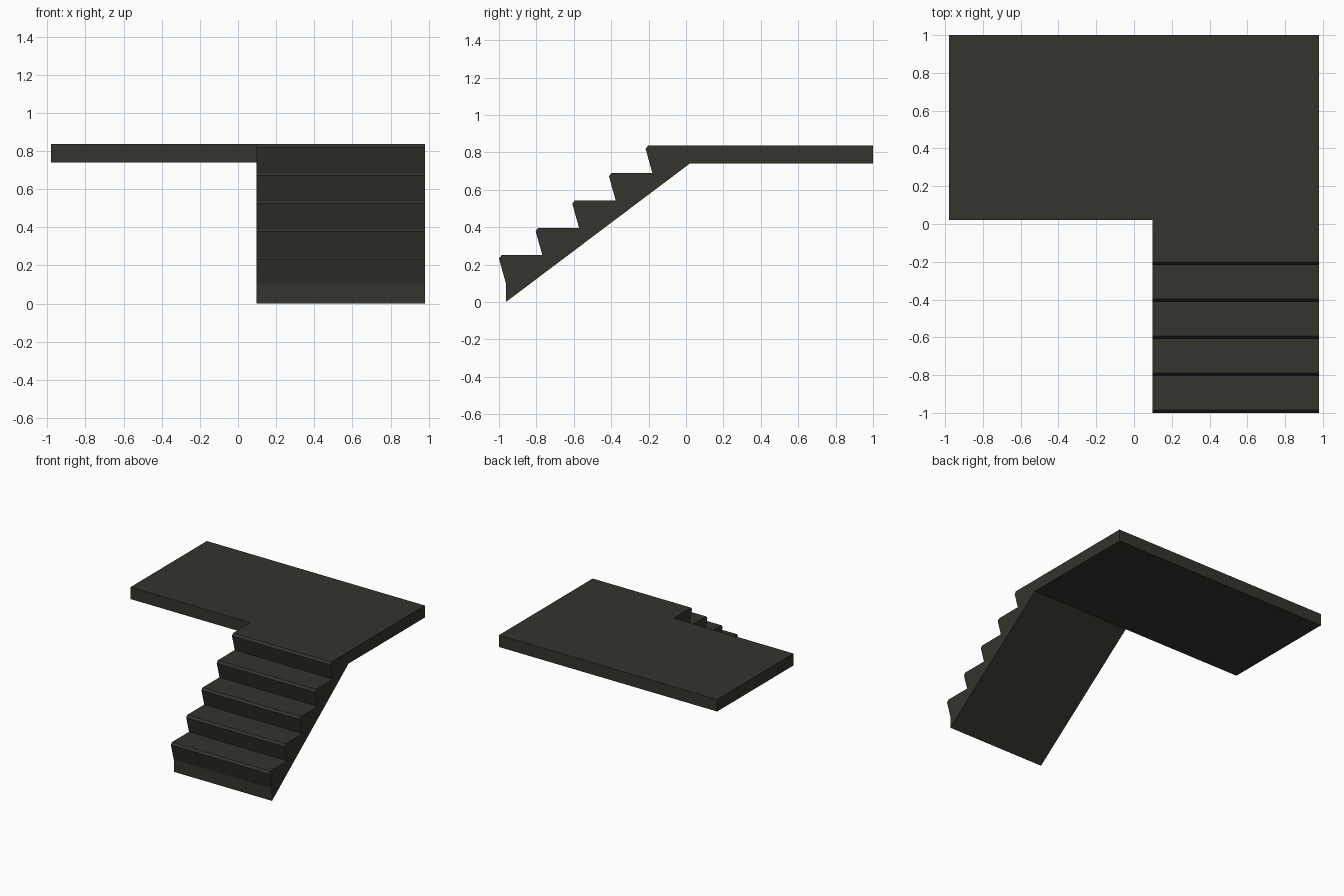
import bpy, bmesh
from mathutils import Vector

if "Cube" in bpy.data.objects:
    bpy.data.objects.remove(bpy.data.objects["Cube"])

X0, X1 = 0.097, 0.98          # stair flight width
Y_JOIN, Y_BACK = 0.02, 1.0    # landing depth range
Z_LOW, Z_TOP = 0.74, 0.837    # landing thickness
RUN, RISE, STEPS = 0.196, 0.1467, 5

mat = bpy.data.materials.new("dark olive grey")
mat.diffuse_color = (0.035, 0.034, 0.026, 1)
mat.use_nodes = True
mat.node_tree.nodes["Principled BSDF"].inputs["Base Color"].default_value = mat.diffuse_color


def prism(bm, points, offset):
    """Extrude a closed outline along an offset."""
    face = bm.faces.new([bm.verts.new(p) for p in points])
    ext = bmesh.ops.extrude_face_region(bm, geom=[face])
    verts = [g for g in ext["geom"] if isinstance(g, bmesh.types.BMVert)]
    bmesh.ops.translate(bm, verts=verts, vec=Vector(offset))


bm = bmesh.new()

# Stair flight: raked risers with chamfered nosings, sloping underside
profile = [(-0.963, 0.0), (-0.963, 0.10)]
for i in range(STEPS):
    y, top = -1.0 + i * RUN, Z_TOP - (STEPS - 1 - i) * RISE
    if i:
        profile.append((y + 0.036, top - RISE))
    profile += [(y, top - 0.018), (y + 0.014, top)]
profile += [(Y_JOIN, Z_TOP), (Y_JOIN, Z_LOW)]
prism(bm, [(X0, y, z) for y, z in profile], (X1 - X0, 0, 0))

# Landing slab
plan = [(-X1, Y_JOIN), (X0, Y_JOIN), (X1, Y_JOIN), (X1, Y_BACK), (-X1, Y_BACK)]
prism(bm, [(x, y, Z_LOW) for x, y in plan], (0, 0, Z_TOP - Z_LOW))

# Open the hidden joint between flight and landing, then weld
inner = [f for f in bm.faces
         if all(abs(v.co.y - Y_JOIN) < 1e-4 and v.co.x > X0 - 1e-4 for v in f.verts)]
bmesh.ops.delete(bm, geom=inner, context="FACES")
bmesh.ops.remove_doubles(bm, verts=bm.verts[:], dist=1e-4)
bmesh.ops.recalc_face_normals(bm, faces=bm.faces[:])

mesh = bpy.data.meshes.new("stairs_with_landing")
bm.to_mesh(mesh)
bm.free()
mesh.materials.append(mat)
obj = bpy.data.objects.new("stairs_with_landing", mesh)
bpy.context.collection.objects.link(obj)
